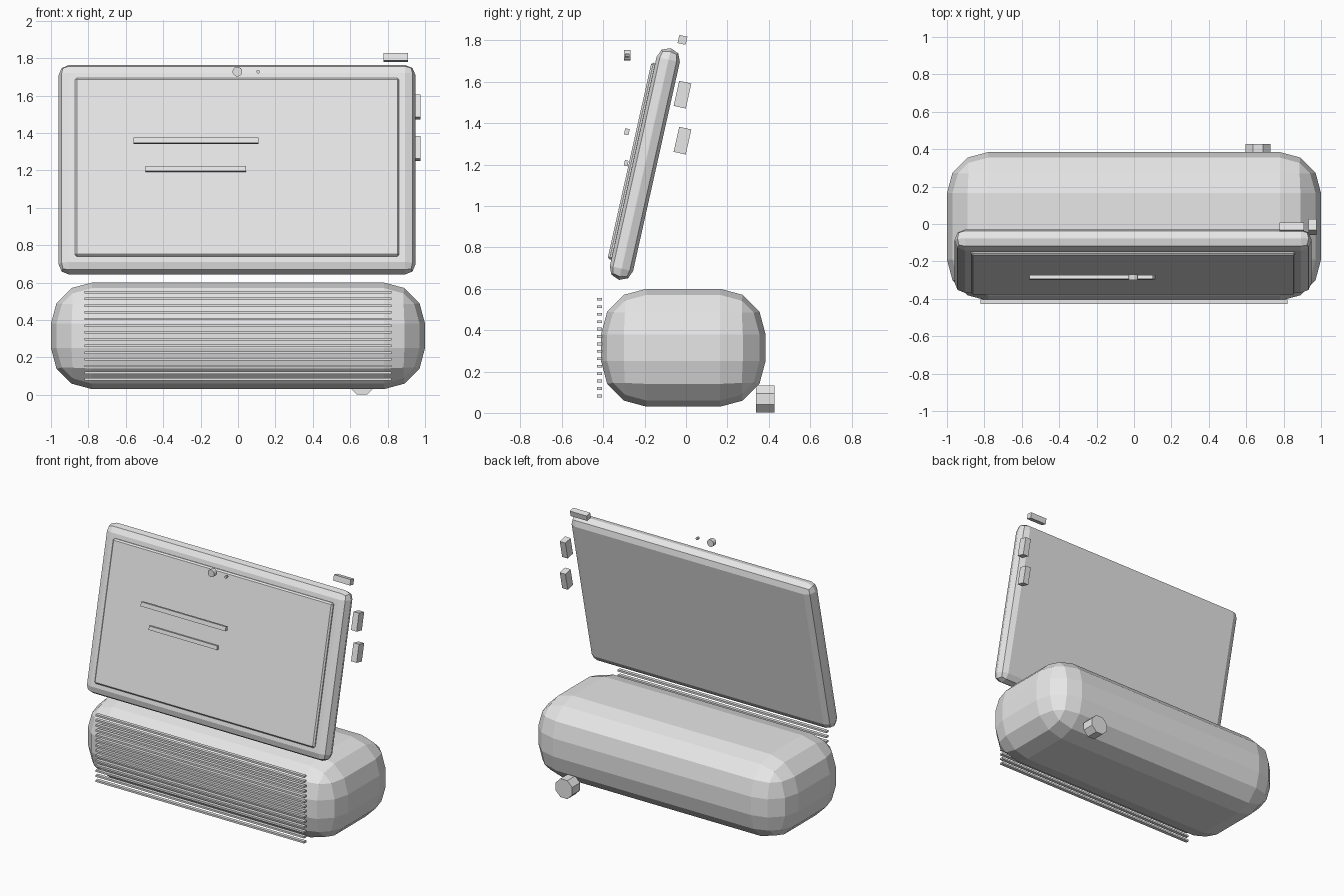
import bpy
from math import pi, sin, cos
from mathutils import Matrix, Vector

cube = bpy.data.objects.get("Cube")
if cube:
    bpy.data.objects.remove(cube, do_unlink=True)

grey = bpy.data.materials.new("light_grey")
grey.use_nodes = True
grey.diffuse_color = (0.8, 0.8, 0.8, 1)
grey.node_tree.nodes["Principled BSDF"].inputs["Base Color"].default_value = (0.8, 0.8, 0.8, 1)

TILT = -0.22  # the screen leans back
CENTRE = Vector((-0.005, -0.199, 1.203))


def finish(name):
    ob = bpy.context.object
    ob.name = ob.data.name = name
    ob.data.materials.append(grey)
    return ob


def box(name, centre, size, tilt=0.0, bevel=0.0, segments=1):
    bpy.ops.mesh.primitive_cube_add(size=1, location=centre)
    ob = finish(name)
    ob.data.transform(Matrix.Diagonal((*size, 1)))
    ob.rotation_euler.x = tilt
    if bevel:
        mod = ob.modifiers.new("rounding", "BEVEL")
        mod.width = bevel
        mod.segments = segments
    return ob


def disc(name, centre, radius, depth, sides):
    bpy.ops.mesh.primitive_cylinder_add(vertices=sides, radius=radius, depth=depth, location=centre)
    ob = finish(name)
    # Lay the cylinder along y with a flat side underneath
    ob.data.transform(Matrix.Rotation(pi / 2, 4, "X") @ Matrix.Rotation(pi / sides, 4, "Z"))
    return ob


# Rounded speaker base
box("speaker_base", (0, -0.013, 0.315), (2, 0.795, 0.57), bevel=0.22, segments=3)

# Speaker grille slats
for i in range(14):
    box(f"grille_slat_{i + 1}", (0, -0.417, 0.082 + i * 0.0359), (1.643, 0.024, 0.013))

# Leaning display with a raised screen
box("display_body", CENTRE, (1.908, 0.115, 1.146), TILT, 0.055, 2)
normal = Vector((0, -cos(TILT), -sin(TILT)))
box("screen", CENTRE + normal * 0.062, (1.733, 0.028, 0.975), TILT, 0.01, 1)

# Text line bars floating before the screen
box("upper_bar", (-0.224, -0.286, 1.359), (0.668, 0.022, 0.03), TILT)
box("lower_bar", (-0.226, -0.289, 1.207), (0.537, 0.018, 0.027), TILT)

# Camera and sensor
disc("camera", (-0.003, -0.284, 1.728), 0.026, 0.03, 12)
disc("sensor", (0.107, -0.284, 1.728), 0.01, 0.02, 8)

# Buttons
box("power_button", (0.844, -0.017, 1.803), (0.132, 0.04, 0.04), TILT)
for name, z in (("volume_up_button", 1.538), ("volume_down_button", 1.316)):
    box(name, (0.954, -0.017, z), (0.044, 0.06, 0.124), TILT)

# Rear power socket
disc("power_socket", (0.663, 0.383, 0.067), 0.071, 0.088, 8)
